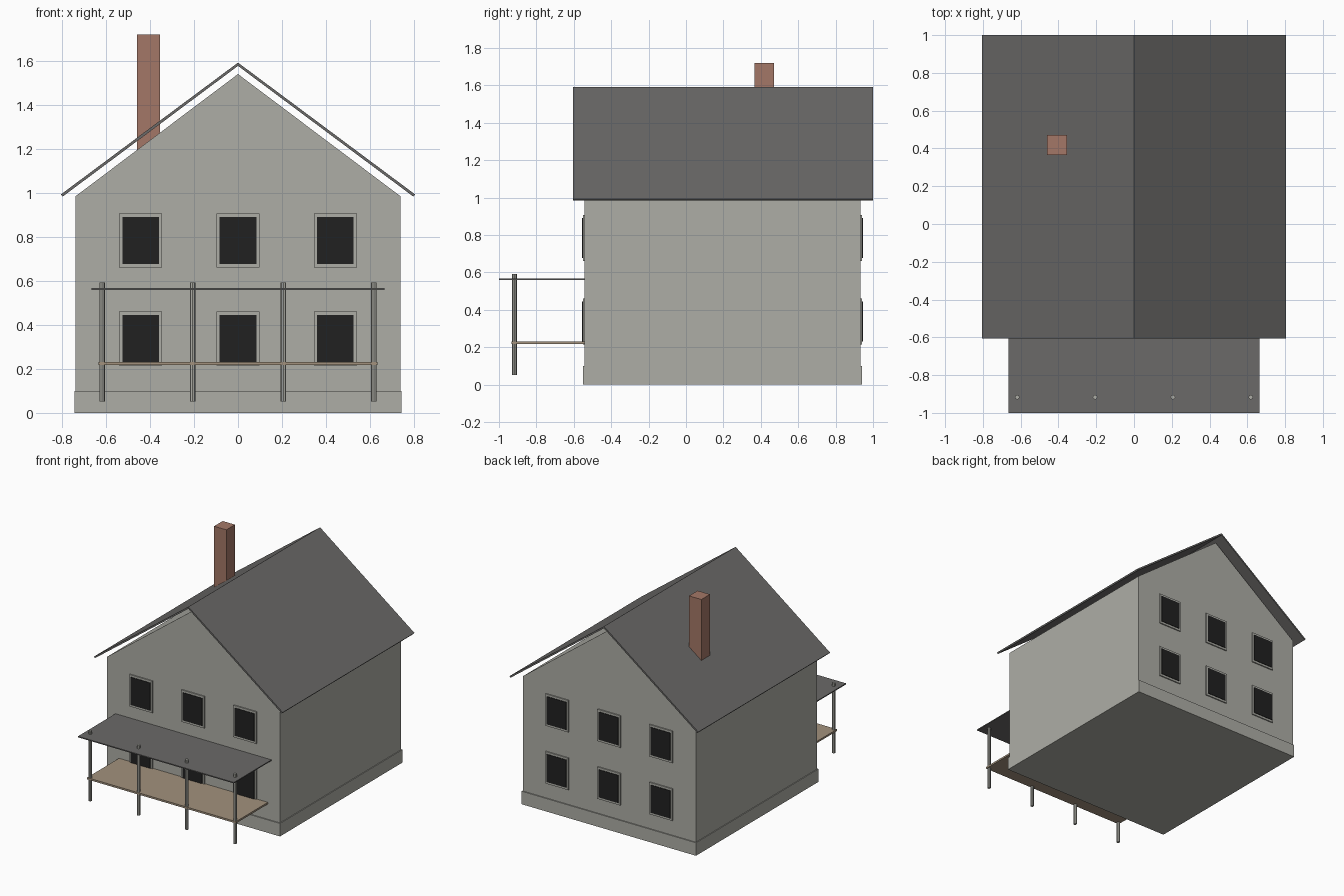
import bpy
import bmesh
from math import pi

cube = bpy.data.objects.get("Cube")
if cube:
    bpy.data.objects.remove(cube, do_unlink=True)


def material(name, rgb):
    m = bpy.data.materials.new(name)
    m.use_nodes = True
    m.diffuse_color = (*rgb, 1)
    m.node_tree.nodes["Principled BSDF"].inputs["Base Color"].default_value = (*rgb, 1)
    return m


WALL = material("pale grey plaster", (0.42, 0.42, 0.38))
ROOF = material("dark grey roofing", (0.145, 0.142, 0.138))
BRICK = material("red brick", (0.37, 0.185, 0.135))
WOOD = material("tan deck wood", (0.36, 0.285, 0.205))
GLASS = material("black glass", (0.015, 0.015, 0.015))


def finish(name, bm, mat):
    bmesh.ops.recalc_face_normals(bm, faces=bm.faces)
    mesh = bpy.data.meshes.new(name)
    bm.to_mesh(mesh)
    bm.free()
    mesh.materials.append(mat)
    obj = bpy.data.objects.new(name, mesh)
    bpy.context.collection.objects.link(obj)
    return obj


def extrude(name, profile, y0, y1, mat):
    """Extrude an x-z outline along y."""
    bm = bmesh.new()
    face = bm.faces.new([bm.verts.new((x, y0, z)) for x, z in profile])
    new = bmesh.ops.extrude_face_region(bm, geom=[face])["geom"]
    moved = [v for v in new if isinstance(v, bmesh.types.BMVert)]
    bmesh.ops.translate(bm, verts=moved, vec=(0, y1 - y0, 0))
    return finish(name, bm, mat)


def box(name, x0, x1, y0, y1, z0, z1, mat):
    return extrude(name, [(x0, z0), (x1, z0), (x1, z1), (x0, z1)], y0, y1, mat)


# House body and foundation
FRONT, BACK = -0.543, 0.933
extrude("house_walls", [(-0.738, 0.1), (0.738, 0.1), (0.738, 0.985),
                        (0, 1.54), (-0.738, 0.985)], FRONT, BACK, WALL)
box("foundation", -0.744, 0.744, -0.551, 0.941, 0, 0.1, WALL)

# Thin folded roof floating just above the gables
extrude("main_roof", [(0, 1.592), (0.805, 0.993), (0.797, 0.983), (0, 1.577),
                      (-0.797, 0.983), (-0.805, 0.993)], -0.605, 1.0, ROOF)

# Chimney
box("chimney", -0.46, -0.355, 0.365, 0.47, 1.0, 1.72, BRICK)

# Windows on both gable ends: frame plate with a slightly proud pane
for side, wall, out in (("front", FRONT, -1), ("back", BACK, 1)):
    for level, z in (("lower", 0.338), ("upper", 0.783)):
        for place, x in (("right", -0.443), ("middle", 0), ("left", 0.443)):
            tag = f"{side}_{level}_{place}"
            for part, w, h, depth, mat in (("frame", 0.098, 0.123, 0.009, WALL),
                                           ("pane", 0.083, 0.107, 0.013, GLASS)):
                box(f"window_{part}_{tag}", x - w, x + w,
                    wall - out * 0.004, wall + out * depth, z - h, z + h, mat)

# Porch deck, flat porch roof and posts
box("porch_deck", -0.635, 0.635, -0.932, FRONT + 0.005, 0.217, 0.231, WOOD)
box("porch_roof", -0.665, 0.665, -1.0, FRONT + 0.005, 0.559, 0.567, ROOF)
for i, x in enumerate((-0.618, -0.206, 0.206, 0.618)):
    bm = bmesh.new()
    bmesh.ops.create_cone(bm, cap_ends=True, segments=8, radius1=0.0125,
                          radius2=0.0125, depth=0.54)
    bmesh.ops.translate(bm, verts=bm.verts, vec=(x, -0.917, 0.322))
    finish(f"porch_post_{i + 1}", bm, WALL)
